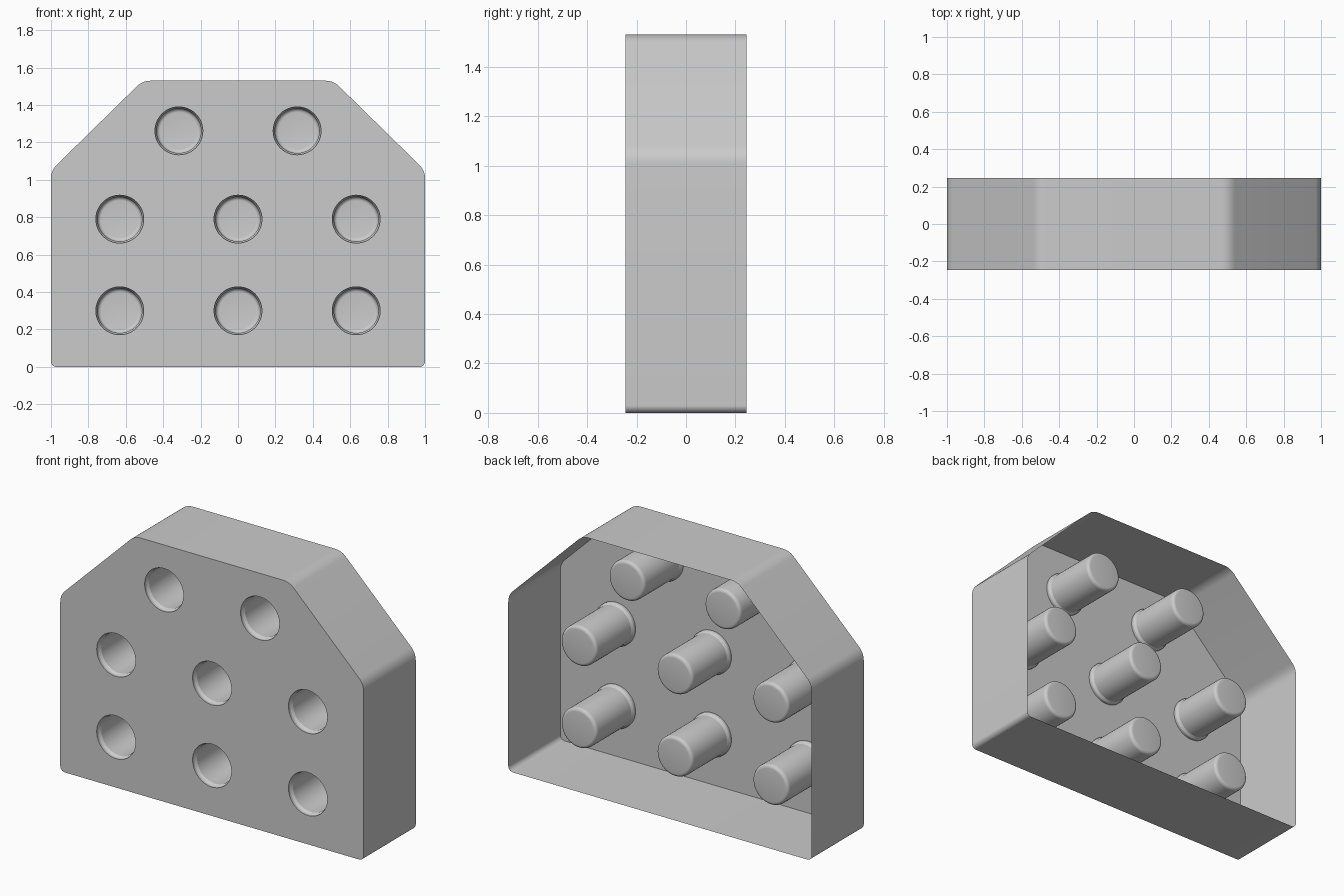
import bpy, bmesh
from math import sin, cos, pi, tan
from mathutils import Vector

if "Cube" in bpy.data.objects:
    bpy.data.objects.remove(bpy.data.objects["Cube"])

FRONT, BACK = -0.245, 0.245
RIM, BORE, CUP_END = 0.128, 0.119, 0.11
SIDES = 48
HOLES = [(x, z) for z in (0.30, 0.79) for x in (-0.632, 0, 0.632)]
HOLES += [(-0.316, 1.262), (0.316, 1.262)]


def rounded(points, steps=8):
    """Round each (x, z, radius) corner of a closed outline."""
    out = []
    for i, (x, z, r) in enumerate(points):
        p = Vector((x, z))
        a = (Vector(points[i - 1][:2]) - p).normalized()
        b = (Vector(points[(i + 1) % len(points)][:2]) - p).normalized()
        half = a.angle(b) / 2
        centre = p + (a + b).normalized() * r / sin(half)
        start = p + a * r / tan(half) - centre
        end = p + b * r / tan(half) - centre
        out += [centre + start.lerp(end, k / steps).normalized() * r for k in range(steps + 1)]
    return out


def circle(cx, cz, r):
    return [Vector((cx + r * cos(2 * pi * i / SIDES), cz + r * sin(2 * pi * i / SIDES)))
            for i in range(SIDES)]


def ring(bm, pts, y):
    return [bm.verts.new((p.x, y, p.y)) for p in pts]


def bridge(bm, a, b):
    for i in range(len(a)):
        j = (i + 1) % len(a)
        bm.faces.new((a[i], a[j], b[j], b[i]))


def finish(bm, name):
    mesh = bpy.data.meshes.new(name)
    bm.to_mesh(mesh)
    bm.free()
    obj = bpy.data.objects.new(name, mesh)
    bpy.context.collection.objects.link(obj)
    bpy.ops.object.select_all(action='DESELECT')
    obj.select_set(True)
    bpy.context.view_layer.objects.active = obj
    bpy.ops.object.shade_smooth_by_angle(angle=pi / 6)
    return obj


# Front panel: chamfered outline with round openings
outline = rounded([(-1, 0, 0.03), (1, 0, 0.03), (1, 1.05, 0.1), (0.51, 1.53, 0.1),
                   (-0.51, 1.53, 0.1), (-1, 1.05, 0.1)])
bm = bmesh.new()
for loop in [outline] + [circle(x, z, RIM) for x, z in HOLES]:
    vs = ring(bm, loop, FRONT)
    for i in range(len(vs)):
        bm.edges.new((vs[i - 1], vs[i]))
bmesh.ops.triangle_fill(bm, edges=bm.edges[:], use_beauty=True, normal=(0, -1, 0))
for f in bm.faces:
    f.normal_update()
    if f.normal.y > 0:
        f.normal_flip()
finish(bm, "front_panel")

# Side wall: thin skirt around the outline, open at the back
bm = bmesh.new()
bridge(bm, ring(bm, outline, FRONT), ring(bm, outline, BACK))
finish(bm, "side_wall")

# Cups: shallow collar, straight bore, rounded closed end
fillet = 0.02
profile = [(RIM, FRONT), (RIM, FRONT + 0.015), (BORE, FRONT + 0.03)]
profile += [(BORE - fillet + fillet * cos(k * pi / 10), CUP_END - fillet + fillet * sin(k * pi / 10))
            for k in range(6)]
for n, (x, z) in enumerate(HOLES, 1):
    bm = bmesh.new()
    rings = [ring(bm, circle(x, z, r), y) for r, y in profile]
    for a, b in zip(rings, rings[1:]):
        bridge(bm, a, b)
    bm.faces.new(rings[-1])
    # all faces look into the cup
    for f in bm.faces:
        f.normal_update()
        if f.normal.dot(Vector((x, FRONT, z)) - f.calc_center_median()) < 0:
            f.normal_flip()
    finish(bm, f"cup_{n}")
